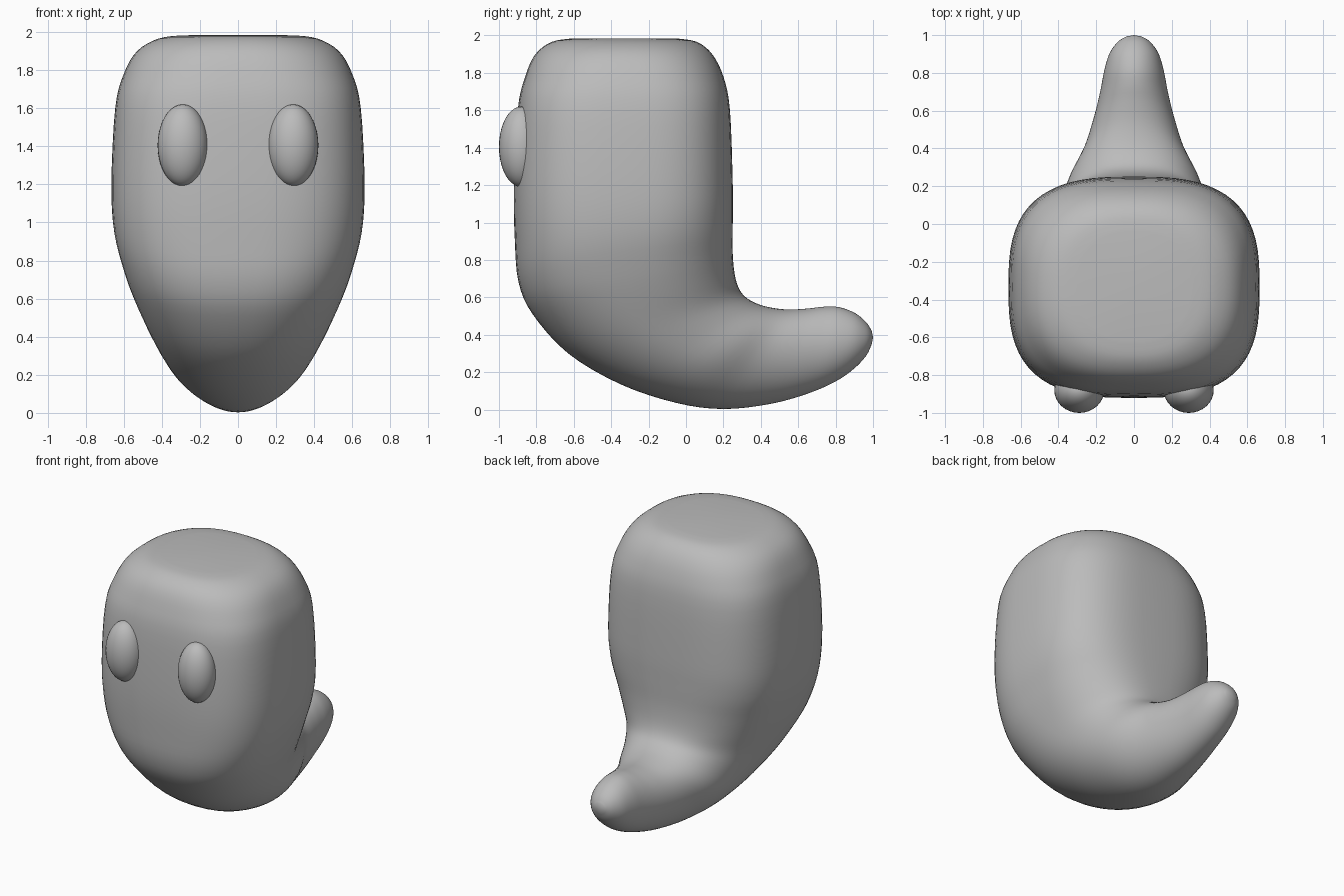
import bpy, bmesh, math

if "Cube" in bpy.data.objects:
    bpy.data.objects.remove(bpy.data.objects["Cube"])

gray = bpy.data.materials.new("plain gray")
gray.diffuse_color = (0.5, 0.5, 0.5, 1)
gray.use_nodes = True
gray.node_tree.nodes["Principled BSDF"].inputs["Base Color"].default_value = gray.diffuse_color

# Body sections: front/under point (y, z), back/upper point (y, z), half width, squareness
SECTIONS = [
    (-.62, 1.983, -.04, 1.983, .30, 2.3),
    (-.72, 1.965, .06, 1.965, .42, 2.4),
    (-.805, 1.90, .14, 1.90, .53, 2.5),
    (-.86, 1.78, .20, 1.78, .60, 2.7),
    (-.90, 1.60, .235, 1.60, .645, 2.9),
    (-.92, 1.20, .25, 1.20, .665, 2.9),
    (-.915, .90, .25, 1.00, .65, 2.8),
    (-.895, .68, .25, .83, .60, 2.6),
    (-.82, .51, .265, .70, .545, 2.4),
    (-.63, .30, .30, .62, .475, 2.2),
    (-.35, .135, .36, .575, .41, 2.1),
    (-.05, .035, .44, .548, .35, 2),
    (.20, .003, .54, .535, .27, 2),
    (.45, .03, .65, .54, .215, 2),
    (.65, .085, .74, .55, .18, 2),
    (.80, .15, .82, .547, .158, 2),
    (.90, .22, .905, .515, .13, 2),
    (.965, .29, .965, .465, .085, 2),
    (.993, .35, .993, .42, .04, 2),
]
SIDES, STEPS = 64, 4


def blend(a, b, c, d, t):
    """Smooth curve from b to c."""
    return b + .5 * t * (c - a + t * (2*a - 5*b + 4*c - d + t * (3*(b - c) + d - a)))


def spow(v, e):
    return math.copysign(abs(v) ** e, v)


def make_body():
    rows = []
    last = len(SECTIONS) - 1
    for i in range(last):
        four = [SECTIONS[min(max(i + k, 0), last)] for k in (-1, 0, 1, 2)]
        for s in range(STEPS):
            rows.append([blend(*v, s / STEPS) for v in zip(*four)])
    rows.append(SECTIONS[-1])

    bm = bmesh.new()
    rings = []
    for ay, az, by, bz, w, n in rows:
        ring = []
        for k in range(SIDES):
            a = 2 * math.pi * k / SIDES
            u = spow(math.cos(a), 2 / n)
            ring.append(bm.verts.new((w * spow(math.sin(a), 2 / n),
                                      (ay + by) / 2 + u * (by - ay) / 2,
                                      (az + bz) / 2 + u * (bz - az) / 2)))
        rings.append(ring)
    for r, q in zip(rings, rings[1:]):
        for k in range(SIDES):
            j = (k + 1) % SIDES
            bm.faces.new((r[k], r[j], q[j], q[k]))
    # flat crown and rounded tail tip
    for ring, co in ((rings[0], (0, -.33, 1.985)), (rings[-1], (0, 1, .385))):
        tip = bm.verts.new(co)
        for k in range(SIDES):
            bm.faces.new((ring[k], ring[(k + 1) % SIDES], tip))
    bmesh.ops.recalc_face_normals(bm, faces=bm.faces)
    for f in bm.faces:
        f.smooth = True
    me = bpy.data.meshes.new("body")
    bm.to_mesh(me)
    bm.free()
    ob = bpy.data.objects.new("body", me)
    bpy.context.collection.objects.link(ob)
    me.materials.append(gray)


make_body()

# Oval eyes
for name, side in (("left_eye", 1), ("right_eye", -1)):
    bpy.ops.mesh.primitive_uv_sphere_add(segments=32, ring_count=20, radius=1,
                                         location=(side * .29, -.88, 1.405))
    eye = bpy.context.object
    eye.name = name
    eye.scale = (.132, .12, .215)
    bpy.ops.object.shade_smooth()
    eye.data.materials.append(gray)
